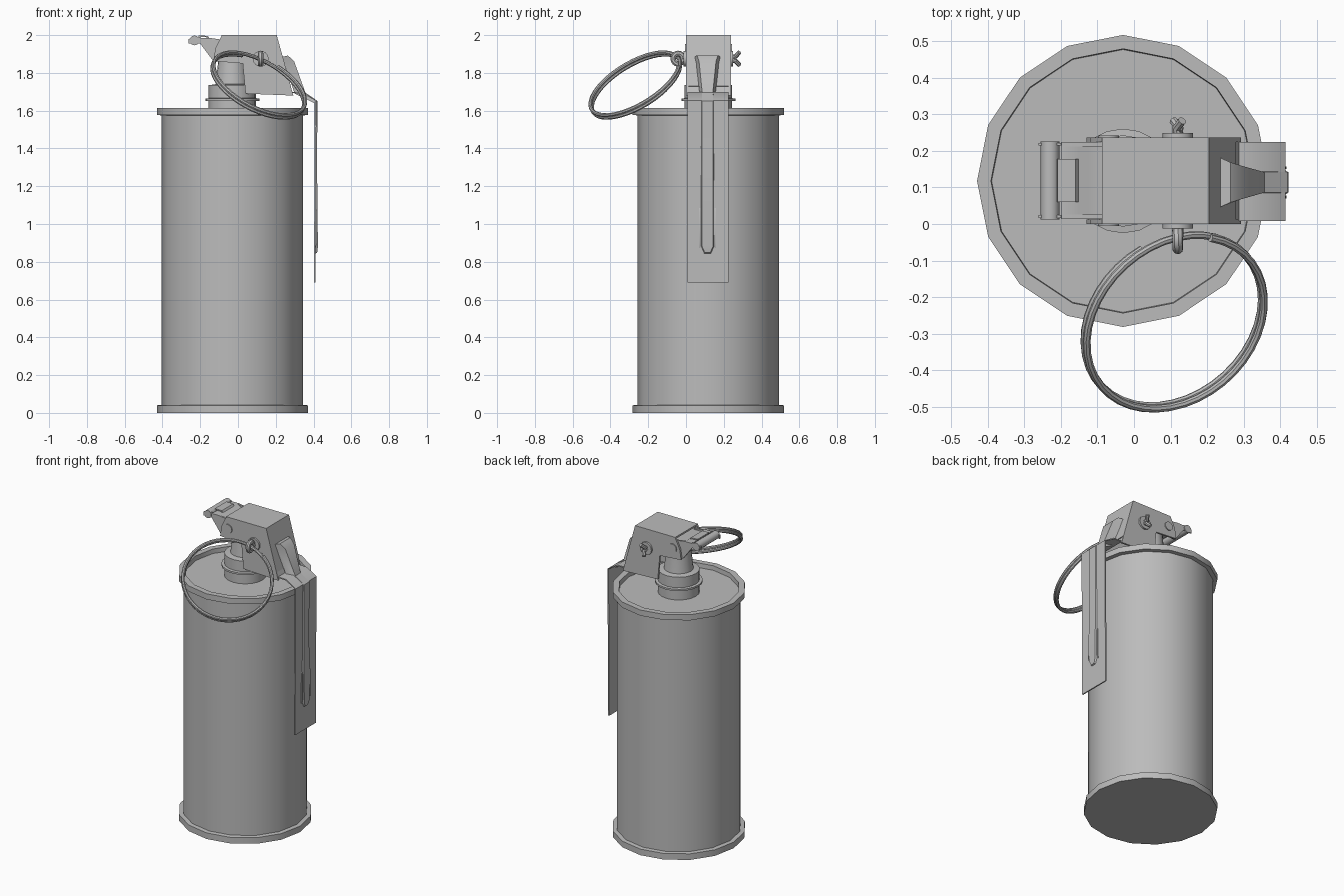
import bpy, bmesh, math
from mathutils import Vector, Matrix

if "Cube" in bpy.data.objects:
    bpy.data.objects.remove(bpy.data.objects["Cube"], do_unlink=True)

metal = bpy.data.materials.new("grey metal")
metal.use_nodes = True
metal.diffuse_color = (0.5, 0.5, 0.5, 1)
metal.node_tree.nodes["Principled BSDF"].inputs["Base Color"].default_value = (0.5, 0.5, 0.5, 1)

CX, CY = -0.03, 0.118   # main axis of the can
HX, HZ = 0.12, 1.875    # safety pin position on the head


def finish(name, bm):
    bmesh.ops.recalc_face_normals(bm, faces=bm.faces)
    mesh = bpy.data.meshes.new(name)
    bm.to_mesh(mesh)
    bm.free()
    mesh.materials.append(metal)
    ob = bpy.data.objects.new(name, mesh)
    bpy.context.collection.objects.link(ob)
    bpy.ops.object.select_all(action='DESELECT')
    ob.select_set(True)
    bpy.context.view_layer.objects.active = ob
    bpy.ops.object.shade_smooth_by_angle(angle=math.radians(32))
    return ob


def loft(name, rings):
    """Skin closed rings of points and cap both ends."""
    bm = bmesh.new()
    vs = [[bm.verts.new(p) for p in ring] for ring in rings]
    n = len(vs[0])
    for a, b in zip(vs, vs[1:]):
        for i in range(n):
            j = (i + 1) % n
            bm.faces.new((a[i], a[j], b[j], b[i]))
    bm.faces.new(vs[0])
    bm.faces.new(vs[-1])
    return finish(name, bm)


def lathe(name, profile, n=16, origin=(CX, CY, 0), along_y=False):
    """Turn (radius, height) pairs around z, or around y."""
    rings = []
    for r, h in profile:
        ring = []
        for i in range(n):
            a = math.tau * i / n
            c, s = r * math.cos(a), r * math.sin(a)
            ring.append(Vector(origin) + Vector((c, h, s) if along_y else (c, s, h)))
        rings.append(ring)
    return loft(name, rings)


def prism(name, pts, y0, y1):
    """Extrude an (x, z) outline across y."""
    return loft(name, [[(x, y, z) for x, z in pts] for y in (y0, y1)])


def strip(name, path, t, y0, y1):
    """Bent sheet following an (x, z) path; thickness lies inward."""
    pts = [Vector(p) for p in path]
    inner = []
    for i, p in enumerate(pts):
        d = (pts[min(i + 1, len(pts) - 1)] - pts[max(i - 1, 0)]).normalized()
        inner.append(p + Vector((d.y, -d.x)) * t)
    return prism(name, pts + inner[::-1], y0, y1)


def tube(name, pts, r, n=8):
    """Round wire through a list of points."""
    pts = [Vector(p) for p in pts]
    rings, side = [], None
    for i, p in enumerate(pts):
        d = (pts[min(i + 1, len(pts) - 1)] - pts[max(i - 1, 0)]).normalized()
        side = side or d.orthogonal()
        side = (side - d * side.dot(d)).normalized()
        up = d.cross(side)
        rings.append([p + r * (math.cos(math.tau * k / n) * side + math.sin(math.tau * k / n) * up)
                      for k in range(n)])
    return loft(name, rings)


# Can with rolled rims and a recessed lid
lathe("canister", [(0.4, 0), (0.4, 0.04), (0.374, 0.043), (0.374, 1.575), (0.4, 1.577),
                   (0.4, 1.614), (0.362, 1.614), (0.36, 1.585)])

# Threaded neck, flange and tapered fuse post
lathe("neck", [(0.125, 1.58), (0.125, 1.65), (0.143, 1.652), (0.143, 1.664), (0.125, 1.666),
               (0.125, 1.735), (0.088, 1.74), (0.075, 1.86), (0.07, 1.96)], n=20)

# Sheet metal head: two cheeks, top and sloped face
cheek = [(-0.085, 2.0), (0.205, 2.0), (0.293, 1.68), (0.04, 1.69), (0.025, 1.85),
         (-0.13, 1.862), (-0.12, 1.93)]
for side, y0 in (("front", 0.0), ("back", 0.225)):
    prism(side + "_cheek", cheek, y0, y0 + 0.012)
strip("head_cover", [(-0.087, 2.0), (0.205, 2.0), (0.28, 1.73)], 0.012, 0.0, 0.237)

# Hinge arm on the narrow end
arm = [(-0.2, 1.955), (-0.2, 1.985), (-0.15, 1.985), (-0.08, 1.975), (-0.02, 1.87), (-0.135, 1.868)]
for side, y0 in (("front", 0.014), ("back", 0.212)):
    prism(side + "_arm", arm, y0, y0 + 0.012)
    prism(side + "_hook", [(-0.262, 1.955), (-0.262, 1.98), (-0.2, 1.99), (-0.19, 1.955)],
          y0 + 0.003, y0 + 0.01)
strip("arm_cover", [(-0.2, 1.985), (-0.15, 1.985), (-0.125, 1.97), (-0.06, 1.97)], 0.01, 0.014, 0.224)
strip("arm_tongue", [(-0.21, 1.998), (-0.16, 1.996), (-0.145, 1.975)], 0.008, 0.06, 0.178)
lathe("hinge_roller", [(0.026, 0.013), (0.026, 0.226)], 12, (-0.23, 0, 1.972), True)

# Rivets of the striker axle
for side, y0 in (("front", -0.006), ("back", 0.236)):
    lathe(side + "_rivet", [(0.029, y0), (0.029, y0 + 0.007)], 12, (-0.07, 0, 1.925), True)

# Safety lever with raised centre rib
strip("safety_lever", [(0.268, 1.745), (0.287, 1.7), (0.345, 1.698), (0.415, 1.655), (0.41, 0.69)],
      0.008, 0.008, 0.224)
ribs = [(0.235, 1.885, 0.264, 1.892, 0.068, 0.055), (0.245, 1.85, 0.297, 1.862, 0.06, 0.045),
        (0.3, 1.69, 0.357, 1.695, 0.042, 0.028), (0.405, 1.64, 0.42, 1.652, 0.042, 0.028),
        (0.405, 1.27, 0.419, 1.27, 0.04, 0.028), (0.405, 0.88, 0.423, 0.88, 0.036, 0.028),
        (0.405, 0.842, 0.419, 0.848, 0.02, 0.014)]
loft("lever_rib", [[(xb, CY - wb - 0.004, zb), (xt, CY - wt - 0.004, zt),
                    (xt, CY + wt - 0.004, zt), (xb, CY + wb - 0.004, zb)]
                   for xb, zb, xt, zt, wb, wt in ribs])
for name, y in (("front", 0.07), ("back", 0.15)):
    prism(name + "_lever_crease", [(0.41, 0.87), (0.418, 0.9), (0.417, 1.07), (0.41, 1.09)],
          y, y + 0.008)

# Safety pin: washers, shaft, eye and split ends
for side, y0 in (("front", -0.012), ("back", 0.236)):
    lathe(side + "_washer", [(0.042, y0), (0.042, y0 + 0.013)], 14, (HX, 0, HZ), True)
lathe("pin_shaft", [(0.016, -0.02), (0.016, 0.25)], 10, (HX, 0, HZ), True)
eye = [(HX, -0.042 + 0.026 * math.cos(a), HZ + 0.028 * math.sin(a))
       for a in (math.tau * i / 16 for i in range(17))]
tube("pin_eye", eye, 0.015)
for name, s in (("upper", 1), ("lower", -1)):
    tube(name + "_pin_end", [(HX, 0.24, HZ + s * 0.008), (HX - s * 0.004, 0.262, HZ + s * 0.012),
                             (HX + s * 0.012, 0.283, HZ + s * 0.034)], 0.012)

# Pull ring: split wire wound nearly twice
normal = Vector((0.415, -0.47, 0.777)).normalized()
centre = Vector((0.11, -0.267, 1.737))
toward = Vector((HX, -0.05, HZ)) - centre
u = (toward - normal * toward.dot(normal)).normalized()
v = normal.cross(u)
wire = []
STEPS = 76
for i in range(STEPS + 1):
    t = i / STEPS
    a = 0.38 + t * (2 * math.tau - 0.76)
    lift = 0.009 * math.tanh((t - 0.5) * 12)
    wire.append(centre + 0.267 * (math.cos(a) * u + math.sin(a) * v) + normal * lift)
tube("pull_ring", wire, 0.0105)
